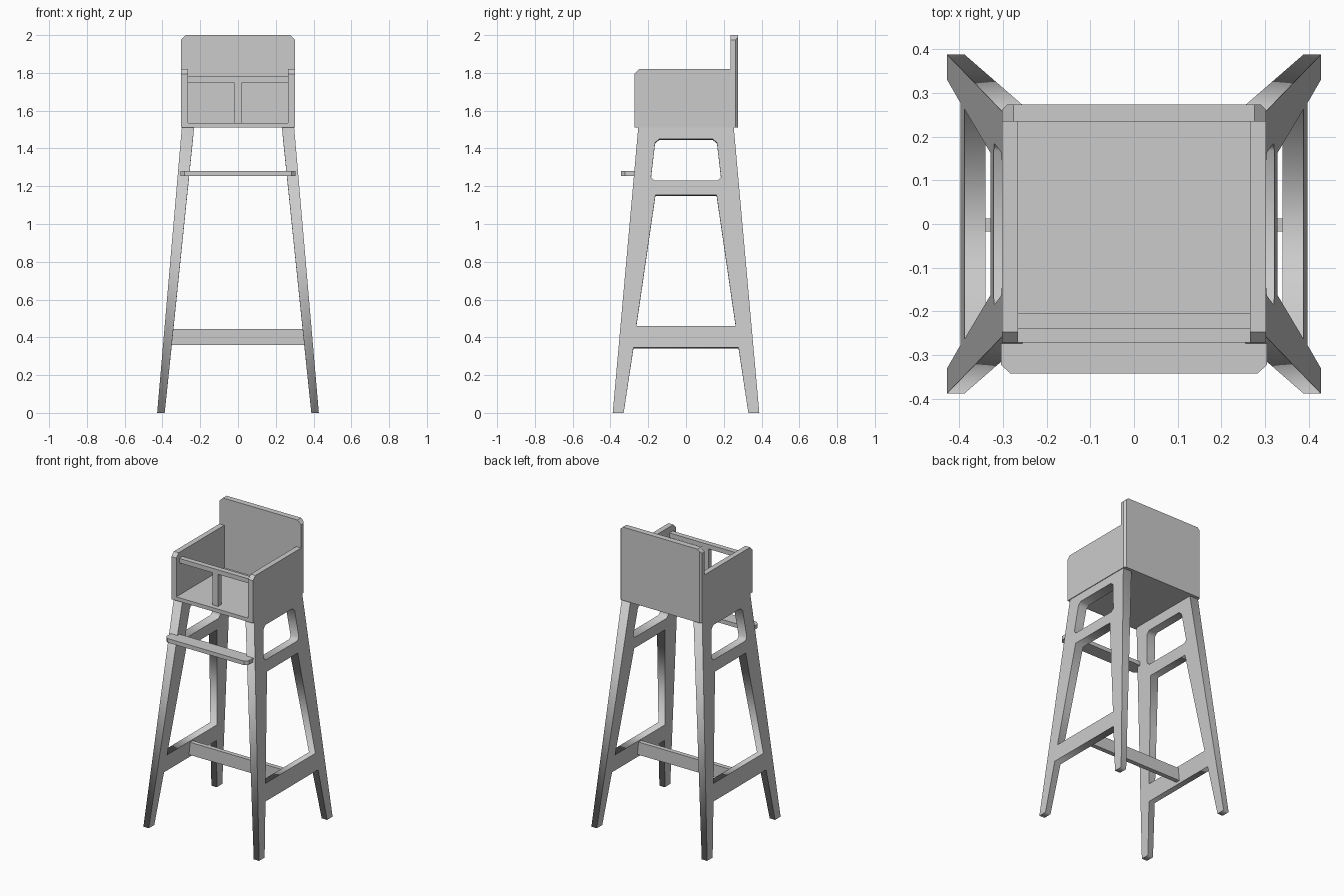
import bpy, bmesh

if "Cube" in bpy.data.objects:
    bpy.data.objects.remove(bpy.data.objects["Cube"])

TOP = 1.51                      # underside of the seat box


def link(name, bm):
    bmesh.ops.remove_doubles(bm, verts=bm.verts, dist=1e-4)
    bmesh.ops.recalc_face_normals(bm, faces=bm.faces)
    me = bpy.data.meshes.new(name)
    bm.to_mesh(me)
    bm.free()
    ob = bpy.data.objects.new(name, me)
    bpy.context.collection.objects.link(ob)
    return ob


def prism(name, pts, axis, lo, hi):
    """Extrude a 2D outline along an axis (the other two axes in xyz order)."""
    def co(p, d):
        c = list(p)
        c.insert(axis, d)
        return c
    bm = bmesh.new()
    f = bm.faces.new([bm.verts.new(co(p, lo)) for p in pts])
    ext = bmesh.ops.extrude_face_region(bm, geom=[f])
    for v in ext["geom"]:
        if isinstance(v, bmesh.types.BMVert):
            v.co[axis] = hi
    return link(name, bm)


def box(name, x, y, z):
    return prism(name, [(x[0], y[0]), (x[1], y[0]), (x[1], y[1]), (x[0], y[1])], 2, *z)


def mirror_y(half):
    return half + [(-a, b) for a, b in reversed(half)]


def outer_x(z):
    return 0.428 - 0.0865 * z


def inner_x(z):
    return 0.388 - 0.103 * z


# Side frames: flat outline with two openings, then leaned inward
def side_frame(name, s):
    loops = [
        mirror_y([(-.278, .347), (-.33, 0), (-.388, 0), (-.253, TOP)]),
        mirror_y([(-.263, .46), (-.162, 1.153)]),
        mirror_y([(-.168, 1.23), (-.185, 1.248), (-.164, 1.43), (-.142, 1.45)]),
    ]
    cu = bpy.data.curves.new(name + "_outline", 'CURVE')
    cu.dimensions = '2D'
    cu.fill_mode = 'BOTH'
    cu.extrude = 0.5
    for pts in loops:
        sp = cu.splines.new('POLY')
        sp.points.add(len(pts) - 1)
        for p, (y, z) in zip(sp.points, pts):
            p.co = (y, z, 0, 1)
        sp.use_cyclic_u = True
    tmp = bpy.data.objects.new(name + "_tmp", cu)
    bpy.context.collection.objects.link(tmp)
    dg = bpy.context.evaluated_depsgraph_get()
    me = bpy.data.meshes.new_from_object(tmp.evaluated_get(dg))
    bm = bmesh.new()
    bm.from_mesh(me)
    bpy.data.objects.remove(tmp)
    bpy.data.meshes.remove(me)
    bpy.data.curves.remove(cu)
    for v in bm.verts:
        y, z, d = v.co
        if d > 0:
            v.co = (s * outer_x(z), y, z)
        else:
            drop = 0.005 if 0.01 < z < TOP - 0.01 else 0
            v.co = (s * inner_x(z), y, z - drop)
    return link(name, bm)


for side, s in (("left", -1), ("right", 1)):
    side_frame(side + "_leg_frame", s)
    # Arm panels with a clipped top front corner
    prism(side + "_arm_panel",
          [(-.272, TOP), (.235, TOP), (.235, 1.82), (-.247, 1.82), (-.272, 1.795)],
          0, *sorted((s * .266, s * .302)))

# Low stretcher between the side frames
a, b = inner_x(.36), inner_x(.445)
prism("stretcher", [(-a, .36), (a, .36), (b, .445), (-b, .445)], 1, -.017, .013)

# Seat, front rail and centre post
box("seat", (-.266, .266), (-.272, .235), (TOP, 1.535))
box("front_rail", (-.266, .266), (-.24, -.205), (1.75, 1.78))
box("centre_post", (-.022, .02), (-.24, -.205), (1.535, 1.75))

# Backrest: clipped top corners, rear upright edges chamfered
back = prism("backrest", [(-.302, TOP), (.302, TOP), (.302, 1.975), (.276, 2.0),
                          (-.276, 2.0), (-.302, 1.975)], 1, .235, .274)
bm = bmesh.new()
bm.from_mesh(back.data)
edges = [e for e in bm.edges
         if all(v.co.y > .27 and abs(v.co.x) > .3 for v in e.verts)
         and e.verts[0].co.x * e.verts[1].co.x > 0]
bmesh.ops.bevel(bm, geom=edges, offset=.012, segments=1, affect='EDGES')
bm.to_mesh(back.data)
bm.free()

# Footrest board with clipped front corners
prism("footrest", [(-.305, -.25), (-.305, -.322), (-.283, -.343), (.283, -.343),
                   (.305, -.322), (.305, -.25)], 2, 1.253, 1.28)
